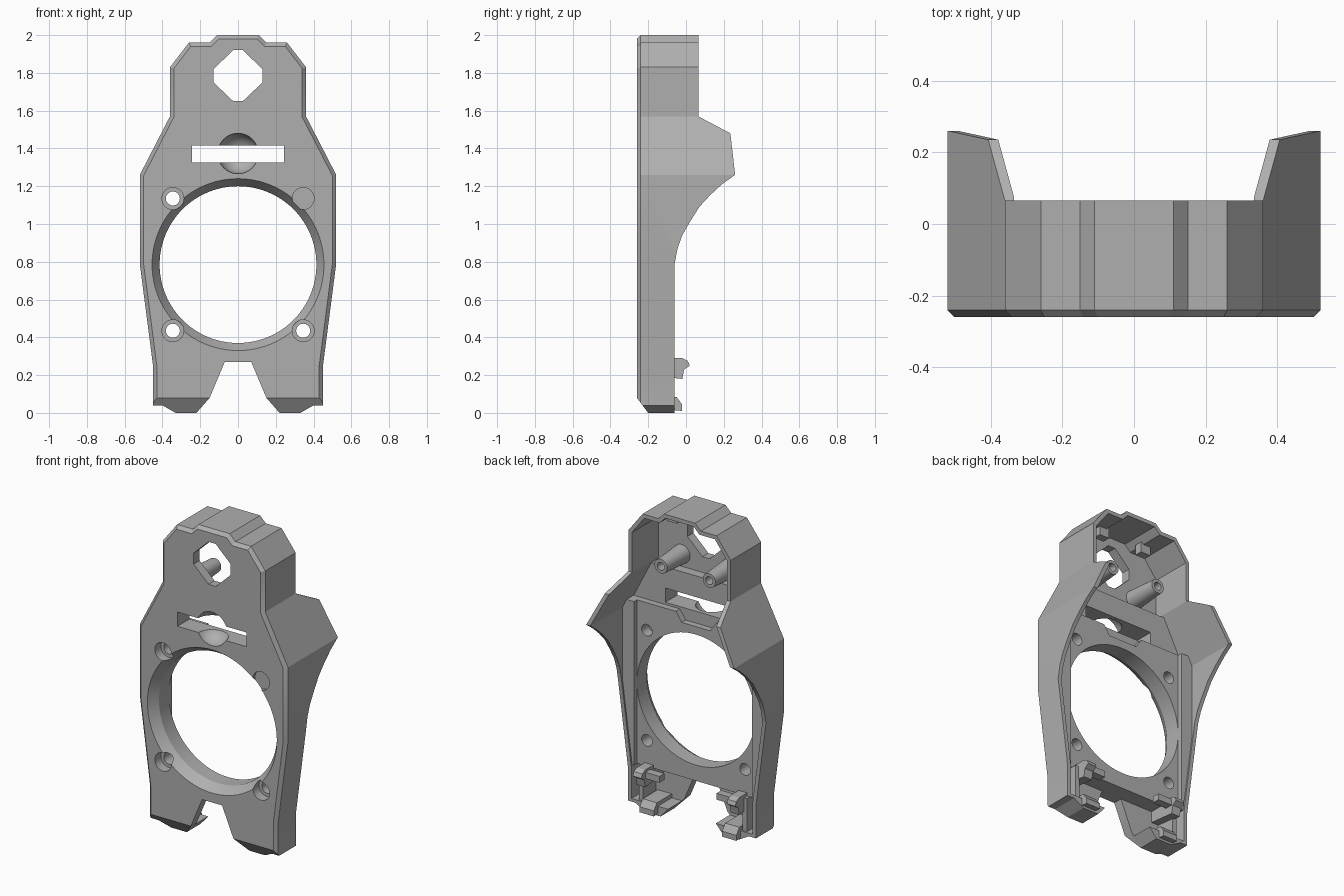
import bpy, bmesh, math
from mathutils import Matrix, Vector

if "Cube" in bpy.data.objects:
    bpy.data.objects.remove(bpy.data.objects["Cube"])

grey = bpy.data.materials.new("mid_grey")
grey.use_nodes = True
grey.diffuse_color = (0.43, 0.43, 0.43, 1)
grey.node_tree.nodes["Principled BSDF"].inputs["Base Color"].default_value = (0.43, 0.43, 0.43, 1)


def finish(bm, name):
    bmesh.ops.recalc_face_normals(bm, faces=bm.faces)
    mesh = bpy.data.meshes.new(name)
    bm.to_mesh(mesh)
    bm.free()
    mesh.materials.append(grey)
    ob = bpy.data.objects.new(name, mesh)
    bpy.context.collection.objects.link(ob)
    return ob


def loft(name, rings):
    """Solid through equally long rings of 3D points."""
    bm = bmesh.new()
    loops = [[bm.verts.new(p) for p in ring] for ring in rings]
    for a, b in zip(loops, loops[1:]):
        for i in range(len(a)):
            j = (i + 1) % len(a)
            bm.faces.new((a[i], a[j], b[j], b[i]))
    bm.faces.new(loops[0])
    bm.faces.new(loops[-1])
    return finish(bm, name)


def prism_y(name, pts, y0, y1):
    return loft(name, [[(x, y, z) for x, z in pts] for y in (y0, y1)])


def prism_x(name, pts, x0=-1, x1=1):
    return loft(name, [[(x, y, z) for y, z in pts] for x in (x0, x1)])


def box(name, x0, x1, y0, y1, z0, z1):
    return prism_y(name, [(x0, z0), (x1, z0), (x1, z1), (x0, z1)], y0, y1)


def cone(name, x, z, r0, r1, y0, y1, n=32):
    ring = [2 * math.pi * i / n for i in range(n)]
    return loft(name, [[(x + r * math.cos(a), y, z + r * math.sin(a)) for a in ring]
                       for r, y in ((r0, y0), (r1, y1))])


def cut(ob, *cutters):
    for c in cutters:
        c.hide_render = True
        mod = ob.modifiers.new("cut", "BOOLEAN")
        mod.operation, mod.solver, mod.object = "DIFFERENCE", "EXACT", c
        bpy.context.view_layer.objects.active = ob
        bpy.ops.object.modifier_apply(modifier=mod.name)
        bpy.data.objects.remove(c)


def smooth(ob):
    bpy.ops.object.select_all(action="DESELECT")
    ob.select_set(True)
    bpy.context.view_layer.objects.active = ob
    bpy.ops.object.shade_smooth_by_angle(angle=math.radians(25))


def mirrored(half):
    return [(-x, z) for x, z in reversed(half)] + list(half)


def inset(line, d):
    """Mitred offset of an open line, to its right-hand side."""
    pts = [Vector(p) for p in line]
    out = []
    for i, p in enumerate(pts):
        dirs = [(pts[k + 1] - pts[k]).normalized() for k in (i - 1, i) if 0 <= k < len(pts) - 1]
        norms = [Vector((t.y, -t.x)) for t in dirs]
        m = sum(norms, Vector((0, 0))).normalized()
        out.append(tuple(p + m * (d / m.dot(norms[0]))))
    return out


# Outer outline, top to bottom on the left half
half = [(0.11, 2), (0.15, 1.96), (0.26, 1.96), (0.36, 1.83), (0.36, 1.57),
        (0.52, 1.26), (0.52, 0.79), (0.45, 0.25), (0.45, 0.04)]
feet = [(0.4, 0.04), (0.33, 0), (0.22, 0), (0.15, 0.08), (0.07, 0.27)]
feet += [(-x, z) for x, z in reversed(feet)]
outline = mirrored(half)
inner = inset(outline, 0.025)[len(half):]


def cavity(name, lo, hi, y0):
    """Space inside the walls between two heights, open to the back."""
    def width(z):
        for a, b in zip(inner, inner[1:]):
            if b[1] <= z <= a[1] and a[1] > b[1]:
                return a[0] + (b[0] - a[0]) * (a[1] - z) / (a[1] - b[1])
    pts = [p for p in inner if lo < p[1] < hi] + [(width(lo), lo)]
    if hi < inner[0][1]:
        pts.insert(0, (width(hi), hi))
    return prism_y(name, mirrored(pts), y0, 0.5)


# Shell with a bevelled front edge
front = inset(outline, 0.02) + feet
rings = [(front, -0.26), (outline + feet, -0.24), (outline + feet, 0.3)]
shell = loft("shell", [[(x, y, z) for x, z in pts] for pts, y in rings])

# Rear edge of the side walls with flared wings, and sloped toes
rear = [(0.065, 2.2), (0.065, 1.57), (0.235, 1.48), (0.26, 1.26), (0.19, 1.21), (0.13, 1.155),
        (0.07, 1.09), (0.02, 1.01), (-0.02, 0.94), (-0.045, 0.87), (-0.06, 0.79), (-0.06, -0.1),
        (0.6, -0.1), (0.6, 2.2)]
toe = [(-0.3, 0.133), (-0.17, -0.04), (-0.4, -0.04), (-0.4, 0.133)]
cut(shell, prism_x("rear_cutter", rear), prism_x("toe_cutter", toe))

# Hollow back: upper bay, slot bay with a dip, fan pocket, leg bays
cut(shell,
    cavity("upper_bay", 1.55, 3, -0.2),
    cavity("slot_bay", 1.31, 1.56, -0.14),
    prism_y("dip", mirrored([(0.15, 1.33), (0.14, 1.31), (0.1, 1.25)]), -0.14, 0.5),
    cavity("wall_bay", 0.255, 1.32, -0.07),
    box("fan_pocket", -0.415, 0.415, -0.1, 0.5, 0.26, 1.315),
    cavity("leg_bay", 0.06, 0.27, -0.2))

# Large bore with conical lip
cut(shell,
    cone("bore", 0, 0.785, 0.415, 0.415, -0.5, 0.2, 96),
    cone("lip", 0, 0.785, 0.4617, 0.415, -0.27, -0.2, 96))

# Screw holes with counterbores, one of them closed
for x in (-0.345, 0.345):
    for z in (0.435, 1.135):
        closed = x > 0 and z > 1
        cut(shell, cone("counterbore", x, z, 0.058, 0.058, -0.4, -0.24 if closed else -0.2),
            cone("screw_hole", x, z, 0.037, 0.037, -0.17 if closed else -0.4, 0.01))

# Eight-sided window, slot and round dimple
window = mirrored([(0.025, 1.92), (0.13, 1.82), (0.13, 1.75), (0.025, 1.65)])
bm = bmesh.new()
bmesh.ops.create_uvsphere(bm, u_segments=48, v_segments=24, radius=0.107,
                          matrix=Matrix.Translation((0, -0.261, 1.373)))
cut(shell, finish(bm, "dimple"), prism_y("window", window, -0.4, 0),
    box("slot", -0.243, 0.243, -0.4, 0, 1.325, 1.415))
smooth(shell)

for side, s in (("left", 1), ("right", -1)):
    # Hollow screw posts
    post = cone(side + "_post", s * 0.17, 1.63, 0.06, 0.045, -0.21, 0.01)
    cut(post, cone("post_hole", s * 0.17, 1.63, 0.025, 0.025, -0.1, 0.1))
    smooth(post)
    # Tabs under the top wall
    box(side + "_top_tab", s * 0.12, s * 0.19, -0.13, -0.08, 1.88, 1.945)
    # Clips inside the legs: hooked upper arm, side strip, lower arm
    prism_x(side + "_clip_arm", [(-0.21, 0.2), (-0.02, 0.18), (-0.01, 0.23), (0.02, 0.25),
                                 (0.01, 0.275), (-0.02, 0.29), (-0.21, 0.29)], s * 0.3, s * 0.36)
    box(side + "_clip_bar", s * 0.2, s * 0.31, -0.07, -0.02, 0.235, 0.275)
    box(side + "_clip_strip", s * 0.35, s * 0.38, -0.21, -0.07, 0.04, 0.27)
    prism_x(side + "_lower_clip", [(-0.21, 0.03), (-0.02, 0.01), (-0.02, 0.045),
                                   (-0.05, 0.085), (-0.21, 0.085)], s * 0.24, s * 0.34)
